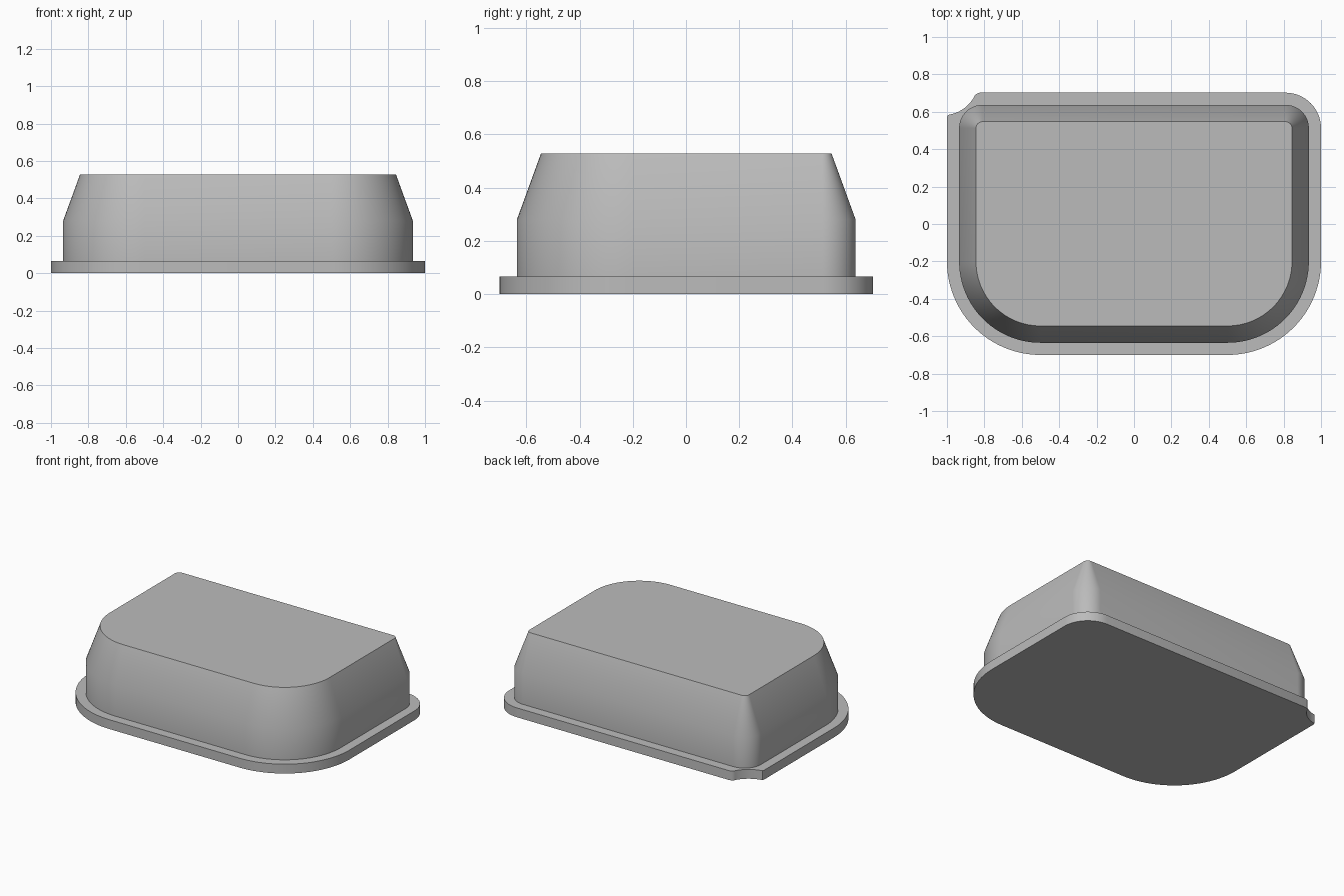
import bpy
from math import cos, sin, radians

cube = bpy.data.objects.get("Cube")
if cube:
    bpy.data.objects.remove(cube, do_unlink=True)

grey = bpy.data.materials.new("plain grey")
grey.use_nodes = True
colour = (0.5, 0.5, 0.5, 1)
grey.diffuse_color = colour
grey.node_tree.nodes["Principled BSDF"].inputs["Base Color"].default_value = colour

FRONT_X, FRONT_Y = 0.5, -0.2     # centres of the wide front corners
BACK_X, BACK_Y = 0.81, 0.512     # centres of the tight back corners
STEPS = 24


def arc(cx, cy, r, start, end):
    angles = [radians(start + (end - start) * i / STEPS) for i in range(STEPS + 1)]
    return [(cx + r * cos(a), cy + r * sin(a)) for a in angles]


def outline(back_r, notch=False):
    """Counter-clockwise outline; all corners grow together with back_r."""
    front_r = back_r + BACK_X - FRONT_X
    points = arc(BACK_X, BACK_Y, back_r, 0, 90)
    if notch:
        # Concave cut-out with slightly eased ends
        points += [(-0.825, BACK_Y + back_r), (-0.84, 0.697)]
        points += arc(-1.02, 0.77, 0.188, -26, -77)
        points += [(-0.995, 0.583), (-BACK_X - back_r, 0.57)]
    else:
        points += arc(-BACK_X, BACK_Y, back_r, 90, 180)
    points += arc(-FRONT_X, FRONT_Y, front_r, 180, 270)
    points += arc(FRONT_X, FRONT_Y, front_r, 270, 360)
    return points


def loft(name, sections, close_bottom):
    """Skin a stack of (outline, height) sections and cap the ends."""
    n = len(sections[0][0])
    verts = [(x, y, z) for points, z in sections for x, y in points]
    faces = []
    for k in range(len(sections) - 1):
        for i in range(n):
            j = (i + 1) % n
            faces.append((k * n + i, k * n + j, (k + 1) * n + j, (k + 1) * n + i))
    faces.append(tuple(range(len(verts) - n, len(verts))))
    if close_bottom:
        faces.append(tuple(reversed(range(n))))
    mesh = bpy.data.meshes.new(name)
    mesh.from_pydata(verts, [], faces)
    mesh.materials.append(grey)
    obj = bpy.data.objects.new(name, mesh)
    bpy.context.collection.objects.link(obj)
    bpy.ops.object.select_all(action="DESELECT")
    obj.select_set(True)
    bpy.context.view_layer.objects.active = obj
    bpy.ops.object.shade_smooth_by_angle(angle=radians(30))
    return obj


# Base flange with a notched back corner
rim = outline(0.19, notch=True)
loft("base_flange", [(rim, 0), (rim, 0.065)], True)

# Upright wall, then a tapered upper part with a flat top
wall = outline(0.125)
loft("housing", [(wall, 0.065), (wall, 0.28), (outline(0.035), 0.527)], False)
